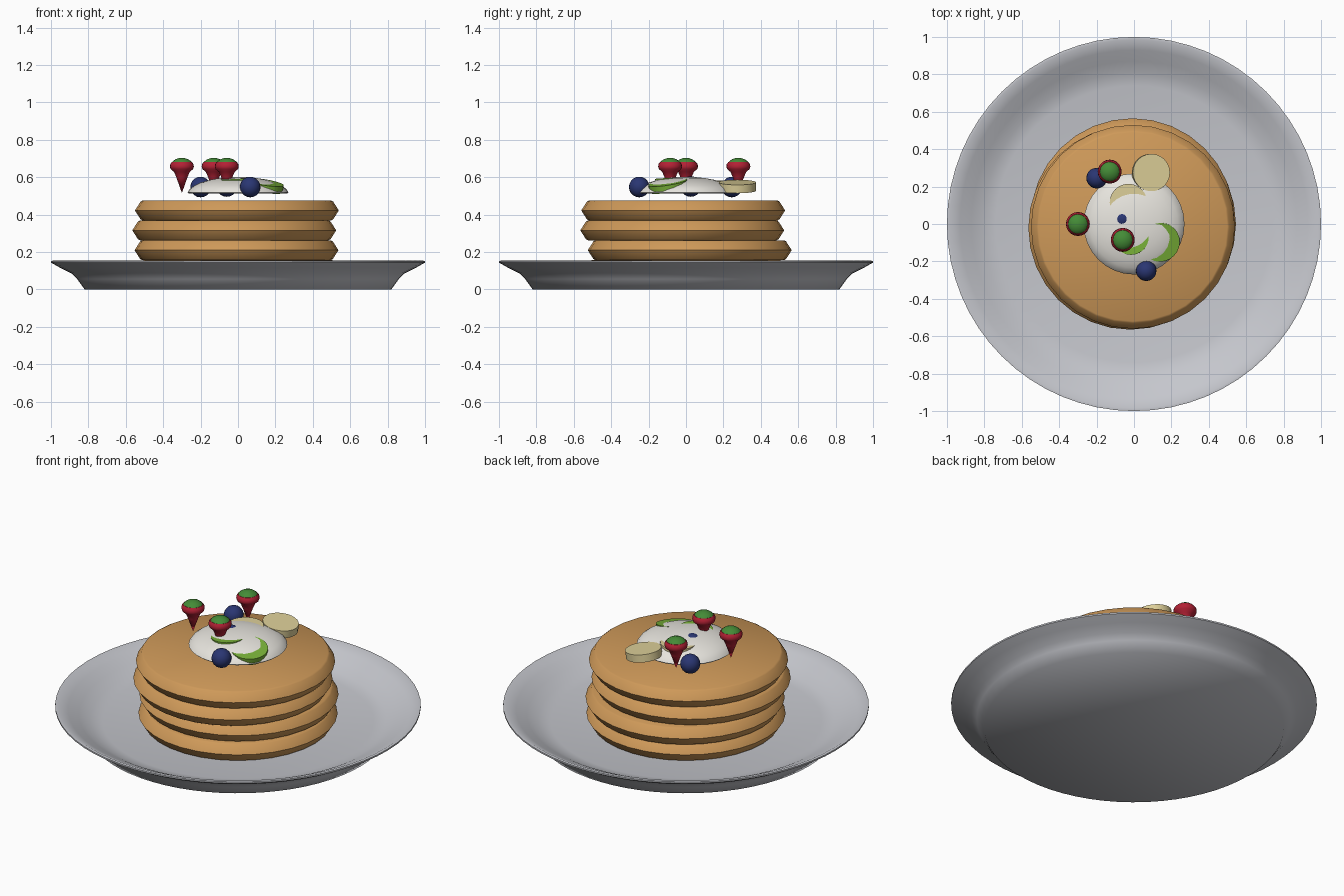
import bpy, bmesh, math

if "Cube" in bpy.data.objects:
    bpy.data.objects.remove(bpy.data.objects["Cube"])


def material(name, rgb):
    m = bpy.data.materials.new(name)
    m.diffuse_color = (*rgb, 1)
    m.use_nodes = True
    m.node_tree.nodes["Principled BSDF"].inputs["Base Color"].default_value = m.diffuse_color
    return m


GREY = material("plate grey", (0.56, 0.57, 0.61))
GOLD = material("pancake golden", (0.62, 0.32, 0.10))
CREAM = material("cream white", (0.80, 0.78, 0.73))
RED = material("strawberry red", (0.45, 0.015, 0.035))
LEAF = material("leaf green", (0.058, 0.26, 0.038))
BLUE = material("blueberry blue", (0.023, 0.037, 0.17))
YELLOW = material("banana yellow", (0.73, 0.63, 0.32))
LIME = material("kiwi green", (0.19, 0.44, 0.04))


def lathe(name, profile, mat, loc=(0, 0, 0), segs=32, rot=(0, 0, 0), angle=35):
    """Turn an (r, z) profile round the z axis; r = 0 makes a pole."""
    bm = bmesh.new()
    rings = []
    for r, z in profile:
        n = 1 if r == 0 else segs
        rings.append([bm.verts.new((r * math.cos(2 * math.pi * i / segs),
                                    r * math.sin(2 * math.pi * i / segs), z))
                      for i in range(n)])
    for a, b in zip(rings, rings[1:]):
        for i in range(segs):
            j = (i + 1) % segs
            quad = [a[i % len(a)], a[j % len(a)], b[j % len(b)], b[i % len(b)]]
            bm.faces.new(list(dict.fromkeys(quad)))
    bmesh.ops.recalc_face_normals(bm, faces=bm.faces[:])
    me = bpy.data.meshes.new(name)
    bm.to_mesh(me)
    bm.free()
    me.materials.append(mat)
    ob = bpy.data.objects.new(name, me)
    bpy.context.collection.objects.link(ob)
    ob.location, ob.rotation_euler = loc, rot
    bpy.ops.object.select_all(action='DESELECT')
    ob.select_set(True)
    bpy.context.view_layer.objects.active = ob
    bpy.ops.object.shade_smooth_by_angle(angle=math.radians(angle))
    return ob


# Plate: flat foot, flared wall, thin rim, shallow well
lathe("plate", [(0, 0), (0.82, 0), (0.86, 0.055), (0.89, 0.085), (0.95, 0.115),
                (1.0, 0.143), (1.0, 0.152), (0.985, 0.154), (0.93, 0.127),
                (0.87, 0.098), (0.81, 0.065), (0.74, 0.05), (0, 0.05)],
      GREY, segs=64, angle=60)

# Stack of four pancakes, each slightly off centre
pancake = [(0, 0), (0.505, 0), (0.515, 0.006), (0.54, 0.045), (0.545, 0.053),
           (0.54, 0.061), (0.515, 0.1), (0.505, 0.106), (0, 0.106)]
for i, (x, y) in enumerate([(0, 0), (-0.008, 0.02), (-0.02, -0.02), (-0.006, -0.015)]):
    lathe(f"pancake_{i + 1}", pancake, GOLD, (x, y, 0.05 + 0.1063 * i), angle=60)

# Dollop of cream
lathe("cream", [(0, 0), (0.262, 0), (0.27, 0.007), (0.258, 0.025), (0.235, 0.042),
                (0.2, 0.059), (0.15, 0.074), (0.1, 0.083), (0.05, 0.088), (0, 0.09)],
      CREAM, (0, 0, 0.512), angle=60)

# Blueberries, one almost buried in the cream
ball = [(0.055 * math.sin(math.pi * k / 10) if 0 < k < 10 else 0,
         -0.055 * math.cos(math.pi * k / 10)) for k in range(11)]
for i, p in enumerate([(0.065, -0.25, 0.547), (-0.2, 0.245, 0.547), (-0.06, 0.025, 0.55)]):
    lathe(f"blueberry_{i + 1}", ball, BLUE, p, segs=20)

# Strawberries: pointed body with a bulging shoulder and a leafy cap
body = [(0, 0.515), (0.03, 0.6), (0.042, 0.628), (0.06, 0.643), (0.064, 0.655),
        (0.062, 0.67), (0.054, 0.68), (0, 0.68)]
cap = [(0, 0.672), (0.057, 0.672), (0.05, 0.684), (0.035, 0.695), (0.015, 0.702), (0, 0.703)]
for i, (x, y) in enumerate([(-0.3, 0), (-0.13, 0.28), (-0.06, -0.085)]):
    lathe(f"strawberry_{i + 1}", body, RED, (x, y, 0), segs=20, angle=40)
    lathe(f"strawberry_cap_{i + 1}", cap, LEAF, (x, y, 0), segs=16, angle=40)


# Fruit slices: short discs tucked into the cream
def slice_disc(name, mat, loc, r, h, rot):
    lathe(name, [(0, -h / 2), (r, -h / 2), (r, h / 2), (0, h / 2)], mat, loc, 24,
          [math.radians(a) for a in rot])


slice_disc("banana_slice_1", YELLOW, (0.09, 0.275, 0.55), 0.1, 0.045, (0, 8, 0))
slice_disc("banana_slice_2", YELLOW, (-0.03, 0.115, 0.56), 0.1, 0.045, (0, 0, 0))
slice_disc("kiwi_slice_1", LIME, (0.138, -0.095, 0.553), 0.105, 0.04, (9, 9, 0))
slice_disc("kiwi_slice_2", LIME, (-0.015, -0.07, 0.57), 0.095, 0.04, (0, -3, 0))
